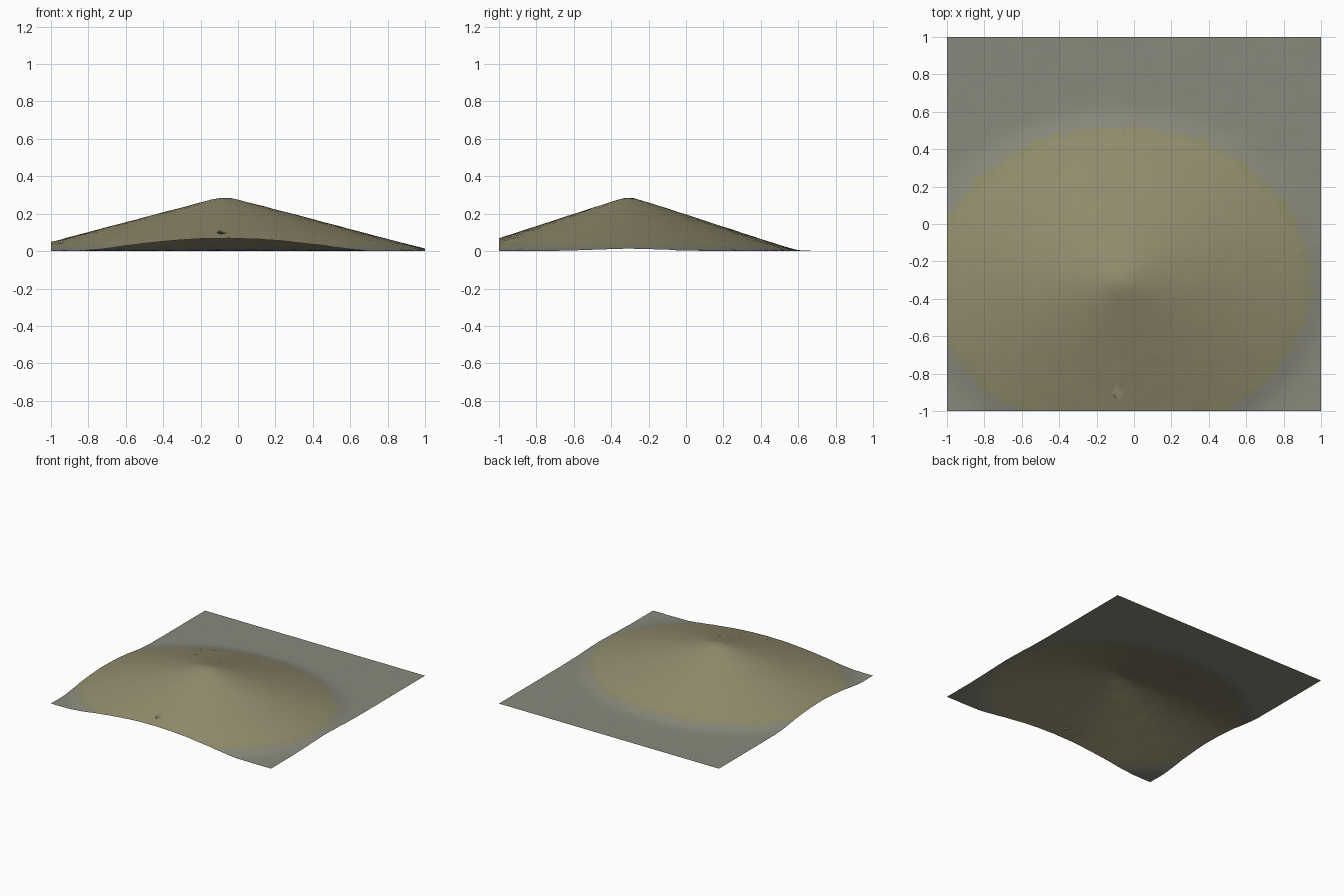
import bpy, bmesh, math, random

if "Cube" in bpy.data.objects:
    bpy.data.objects.remove(bpy.data.objects["Cube"])

random.seed(4)
N = 44                       # grid cells per side
CX, CY = -0.07, -0.305       # hill centre
RX, RY, H = 1.115, 0.905, 0.296


def radius(x, y):
    return math.hypot((x - CX) / RX, (y - CY) / RY)


def height(x, y):
    # cone with a blunted tip and a softened foot
    r = math.hypot(radius(x, y), 0.022)
    d = H * (1 - r)
    return 0.5 * (d + math.sqrt(d * d + 0.00012))


def material(name, rgb):
    m = bpy.data.materials.new(name)
    m.diffuse_color = (*rgb, 1)
    m.use_nodes = True
    m.node_tree.nodes["Principled BSDF"].inputs["Base Color"].default_value = m.diffuse_color
    return m


# ground sheet with irregular triangles
bm = bmesh.new()
bmesh.ops.create_grid(bm, x_segments=N, y_segments=N, size=1)
for v in bm.verts:
    j = 0.35 * 2 / N
    if abs(v.co.x) < 0.999:
        v.co.x += random.uniform(-j, j)
    if abs(v.co.y) < 0.999:
        v.co.y += random.uniform(-j, j)
bmesh.ops.triangulate(bm, faces=bm.faces[:], quad_method='SHORT_EDGE')

# raise the hill
for v in bm.verts:
    z = height(v.co.x, v.co.y)
    v.co.z = max(0, z - 0.0008 + random.uniform(-0.0012, 0.0012))

# colour by distance from the peak: sandy hill, greener rim, grey flat
for f in bm.faces:
    c = f.calc_center_median()
    r = radius(c.x, c.y)
    f.material_index = 0 if r < 0.88 else 1 if r < 0.91 else 2
    f.smooth = True

mesh = bpy.data.meshes.new("hill_terrain")
bm.to_mesh(mesh)
bm.free()
for m in (material("hill_sand", (0.29, 0.262, 0.155)),
          material("hill_rim", (0.27, 0.26, 0.14)),
          material("flat_ground", (0.25, 0.25, 0.2))):
    mesh.materials.append(m)
terrain = bpy.data.objects.new("hill_terrain", mesh)
bpy.context.collection.objects.link(terrain)
